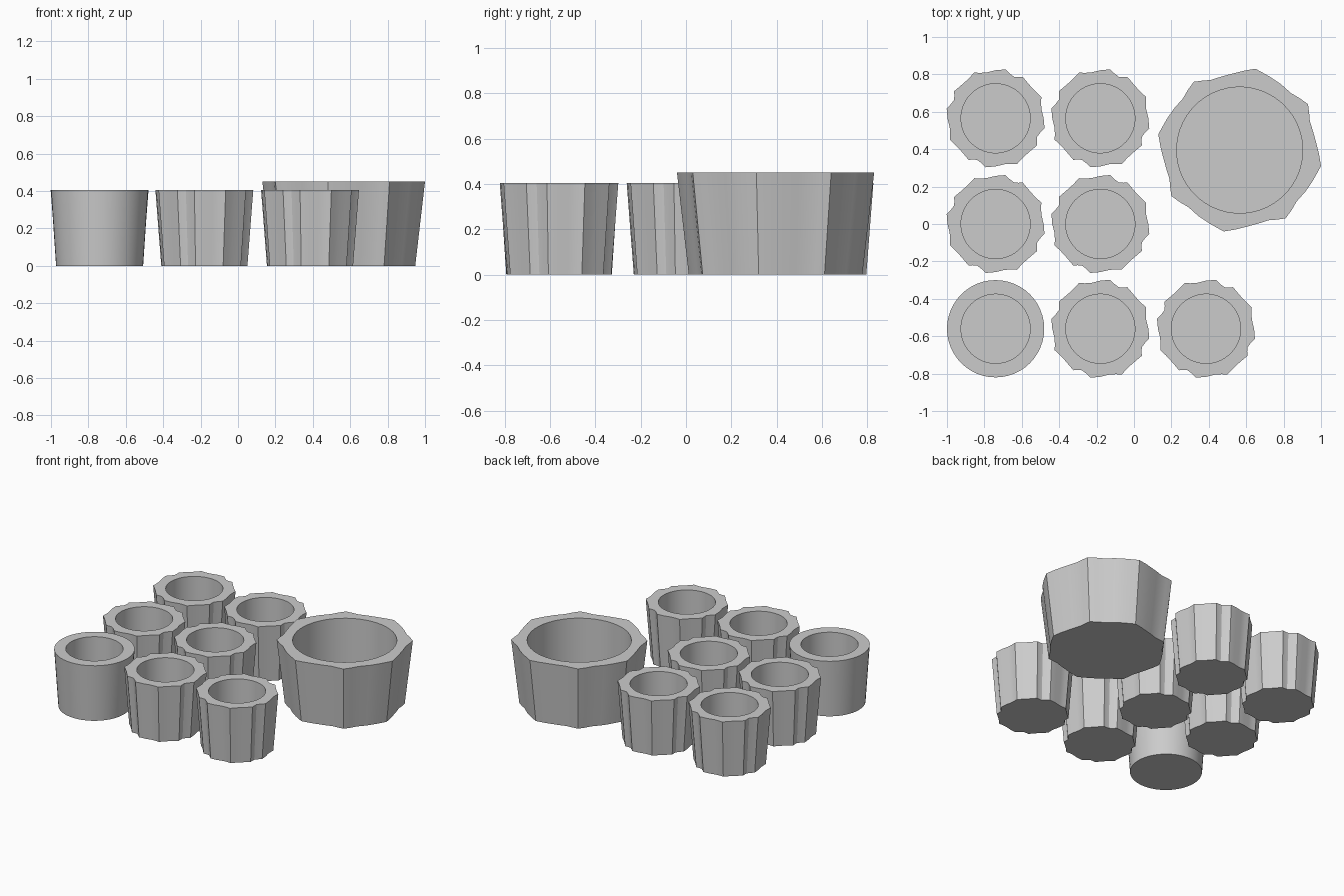
import bpy, bmesh, math

if "Cube" in bpy.data.objects:
    bpy.data.objects.remove(bpy.data.objects["Cube"])

grey = bpy.data.materials.new("plain_grey")
grey.diffuse_color = (0.6, 0.6, 0.6, 1)
grey.use_nodes = True
grey.node_tree.nodes["Principled BSDF"].inputs["Base Color"].default_value = grey.diffuse_color

# Quarter-turn outlines as (angle in degrees, radius), repeated four times
SMALL_FLUTES = [(-57, .258), (-50, .254), (-42, .256), (-33, .265), (-29, .252),
                (-24, .243), (-17, .252), (-11.5, .267), (0, .257), (11, .250),
                (19, .257), (25, .270)]
LARGE_FLUTES = [(-49, .424), (-42, .410), (-32, .416), (-23, .4235), (-16, .433),
                (-11, .443), (-3, .425), (5, .4115), (14, .405), (22.5, .406),
                (28, .421), (33.9, .440)]
ROUND = [(i * 7.5, .26) for i in range(12)]


def make_pot(name, cx, cy, quarter, height, bore, floor, taper):
    """Tapered outer wall, flat rim, straight round bore with a closed floor."""
    outline = [(math.radians(a + 90 * q), r) for q in range(4) for a, r in quarter]
    bm = bmesh.new()

    def ring(z, scale=1.0, radius=None):
        return [bm.verts.new((math.cos(a) * (radius or r * scale),
                              math.sin(a) * (radius or r * scale), z))
                for a, r in outline]

    # Bore angles are evenly spaced so the opening stays round
    def bore_ring(z):
        n, a0 = len(outline), outline[0][0]
        return [bm.verts.new((bore * math.cos(a0 + math.tau * i / n),
                              bore * math.sin(a0 + math.tau * i / n), z))
                for i in range(n)]

    rings = [ring(0, taper), ring(height), bore_ring(height), bore_ring(floor)]
    n = len(outline)
    for lo, hi in zip(rings, rings[1:]):
        for i in range(n):
            j = (i + 1) % n
            bm.faces.new((lo[i], lo[j], hi[j], hi[i]))
    bm.faces.new(rings[0][::-1])   # underside
    bm.faces.new(rings[-1])        # inside floor
    bmesh.ops.recalc_face_normals(bm, faces=bm.faces)
    mesh = bpy.data.meshes.new(name)
    bm.to_mesh(mesh)
    bm.free()
    mesh.materials.append(grey)
    ob = bpy.data.objects.new(name, mesh)
    ob.location = (cx, cy, 0)
    bpy.context.collection.objects.link(ob)
    bpy.ops.object.select_all(action='DESELECT')
    ob.select_set(True)
    bpy.context.view_layer.objects.active = ob
    bpy.ops.object.shade_smooth_by_angle(angle=math.radians(25))


# Small fluted pots
spots = [(-.74, .565), (-.18, .565), (-.74, 0), (-.18, 0), (-.18, -.56), (.385, -.56)]
for k, (x, y) in enumerate(spots):
    make_pot(f"small_fluted_pot_{k + 1}", x, y, SMALL_FLUTES, .405, .185, .05, .88)

# Plain round pot
make_pot("small_round_pot", -.74, -.56, ROUND, .405, .185, .05, .895)

# Large fluted pot
make_pot("large_fluted_pot", .565, .395, LARGE_FLUTES, .45, .337, .05, .88)
